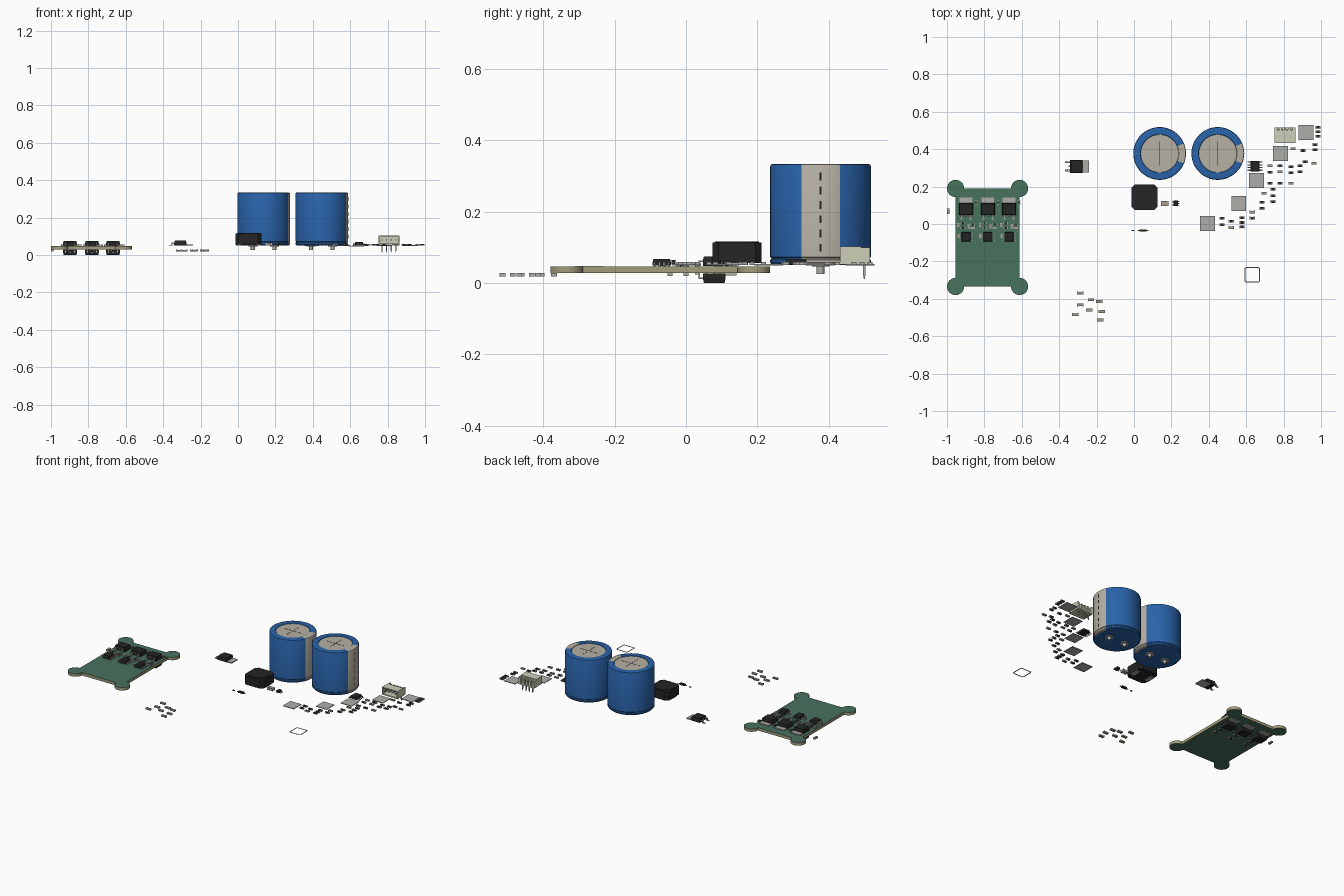
import bpy, bmesh, math
from mathutils import Matrix, Vector

if "Cube" in bpy.data.objects:
    bpy.data.objects.remove(bpy.data.objects["Cube"])


def material(name, rgb):
    m = bpy.data.materials.new(name)
    m.diffuse_color = (*rgb, 1)
    m.use_nodes = True
    m.node_tree.nodes["Principled BSDF"].inputs["Base Color"].default_value = m.diffuse_color
    return m


MATS = {
    "green": material("solder_mask", (0.065, 0.17, 0.11)),
    "tan": material("board_edge", (0.36, 0.34, 0.20)),
    "blue": material("sleeve_blue", (0.022, 0.125, 0.40)),
    "grey": material("stripe_grey", (0.47, 0.44, 0.37)),
    "black": material("package_black", (0.018, 0.018, 0.018)),
    "metal": material("tinned_metal", (0.42, 0.42, 0.40)),
    "beige": material("connector_beige", (0.62, 0.62, 0.49)),
    "ceramic": material("ceramic_tan", (0.38, 0.33, 0.25)),
    "white": material("print_white", (0.9, 0.9, 0.9)),
}


class Part:
    """Collects primitives, placed by self.at, into one named object."""

    def __init__(self, name):
        self.name, self.bm, self.at, self.mats = name, bmesh.new(), Matrix(), []

    def place(self, x, y, z, turn=0, flip=False):
        self.at = Matrix.Translation((x, y, z)) @ Matrix.Rotation(math.radians(turn), 4, 'Z')
        if flip:
            self.at = self.at @ Matrix.Rotation(math.pi, 4, 'Y')
        return self

    def mat(self, key):
        if key not in self.mats:
            self.mats.append(key)
        return self.mats.index(key)

    def prism(self, pts, z0, z1, key, taper=1.0, side=None):
        lo = [self.bm.verts.new(self.at @ Vector((x, y, z0))) for x, y in pts]
        c = sum((Vector(p) for p in pts), Vector((0, 0))) / len(pts)
        top = [c + (Vector(p) - c) * taper for p in pts]
        hi = [self.bm.verts.new(self.at @ Vector((p.x, p.y, z1))) for p in top]
        n = len(pts)
        caps = [self.bm.faces.new(lo[::-1]), self.bm.faces.new(hi)]
        sides = [self.bm.faces.new((lo[i], lo[(i + 1) % n], hi[(i + 1) % n], hi[i])) for i in range(n)]
        for f in caps:
            f.material_index = self.mat(key)
        for f in sides:
            f.material_index = self.mat(side or key)

    def box(self, x0, x1, y0, y1, z0, z1, key, taper=1.0):
        self.prism([(x0, y0), (x1, y0), (x1, y1), (x0, y1)], z0, z1, key, taper)

    def disc(self, x, y, r, z0, z1, key, n=32):
        self.prism([(x + r * math.cos(2 * math.pi * i / n), y + r * math.sin(2 * math.pi * i / n))
                    for i in range(n)], z0, z1, key)

    def finish(self, smooth=False):
        me = bpy.data.meshes.new(self.name)
        bmesh.ops.recalc_face_normals(self.bm, faces=self.bm.faces)
        self.bm.to_mesh(me)
        self.bm.free()
        for k in self.mats:
            me.materials.append(MATS[k])
        ob = bpy.data.objects.new(self.name, me)
        bpy.context.collection.objects.link(ob)
        if smooth:
            bpy.ops.object.select_all(action='DESELECT')
            ob.select_set(True)
            bpy.context.view_layer.objects.active = ob
            bpy.ops.object.shade_smooth_by_angle(angle=math.radians(30))
        return ob


# Gull-wing lead running towards -y from the body edge at y
def lead(p, x, y, length, w, h):
    p.box(x - w / 2, x + w / 2, y - length * 0.45, y, h * 0.45, h * 0.6, "metal")
    p.box(x - w / 2, x + w / 2, y - length * 0.55, y - length * 0.35, 0, h * 0.6, "metal")
    p.box(x - w / 2, x + w / 2, y - length, y - length * 0.35, 0, h * 0.15, "metal")


# Power transistor: tab to +y, two leads to -y
def power_package(p, w, l, h, tab, leg):
    p.box(-w / 2, w / 2, -l / 2, l / 2, h * 0.05, h * 0.5, "black")
    p.box(-w / 2, w / 2, -l / 2, l / 2, h * 0.5, h, "black", 0.9)
    p.box(-w * 0.45, w * 0.45, 0, l / 2 + tab, 0, h * 0.25, "metal")
    for s in (-1, 1):
        lead(p, s * w * 0.32, -l / 2, leg, w * 0.13, h)
    p.box(-w * 0.06, w * 0.06, -l / 2 - leg * 0.35, -l / 2, h * 0.45, h * 0.6, "metal")


# Small chip with leads on both x sides
def chip(p, w, l, h, left, right, leg):
    p.box(-w / 2, w / 2, -l / 2, l / 2, h * 0.1, h * 0.55, "black")
    p.box(-w / 2, w / 2, -l / 2, l / 2, h * 0.55, h, "black", 0.9)
    base = p.at.copy()
    for turn, n in ((-90, left), (90, right)):
        p.at = base @ Matrix.Rotation(math.radians(turn), 4, 'Z')
        for i in range(n):
            lead(p, ((i + 0.5) / n - 0.5) * l, -w / 2, leg, l * 0.4 / max(n, 2), h)
    p.at = base


# Two-terminal part with metal end caps
def passive(p, l=0.028, w=0.014, h=0.009, key="black"):
    p.box(-l * 0.27, l * 0.27, -w * 0.48, w * 0.48, 0.0005, h * 0.95, key)
    for s in (-1, 1):
        a, b = sorted((s * l * 0.27, s * l / 2))
        p.box(a, b, -w / 2, w / 2, 0, h, "metal")


# Circuit board: rectangle whose corners grow into round lobes
board = Part("circuit_board")
outline = []
R = 0.046
for cx, cy, start in ((-0.612, 0.190, -90), (-0.954, 0.190, 0), (-0.954, -0.334, 90), (-0.612, -0.334, 180)):
    for i in range(25):
        a = math.radians(start + 270 * i / 24)
        outline.append((cx + R * math.cos(a), cy + R * math.sin(a)))
board.prism(outline, 0.028, 0.047, "green", side="tan")
board.finish(True)

# Three power channels on both faces of the board
for n, x in enumerate((-0.898, -0.781, -0.668), 1):
    for flip, z, side in ((False, 0.047, "top"), (True, 0.028, "bottom")):
        p = Part(f"power_transistor_{side}_{n}").place(x, 0.079, z, flip=flip)
        power_package(p, 0.075, 0.064, 0.028, 0.030, 0.022)
        p.finish()
    p = Part(f"gate_driver_{n}").place(x, -0.068, 0.047)
    chip(p, 0.046, 0.052, 0.020, 4, 4, 0.012)
    p.finish()
    p = Part(f"channel_passives_{n}")
    for dx, y, turn, key in ((-0.042, -0.005, 90, "ceramic"), (-0.018, 0.002, 0, "black"),
                             (-0.018, -0.020, 0, "black"), (0.014, -0.012, 90, "ceramic"),
                             (0.036, -0.002, 0, "black"), (0.036, -0.022, 0, "ceramic"),
                             (0.054, 0.115, 90, "black"), (-0.041, -0.065, 90, "ceramic")):
        p.place(x + dx, y, 0.047, turn)
        passive(p, 0.022, 0.012, 0.008, key)
    for y in (-0.045, 0.0):
        passive(p.place(x, y, 0.028, 0, True), 0.025, 0.014, 0.008)
    p.finish()

# Electrolytic capacitors, lathed with a grey stripe facing +x
SEG, H = 64, 22.6
profile = [(0.128, 0.050), (0.137, 0.052), (0.141, 0.057), (0.141, 0.064), (0.138, 0.067), (0.138, 0.070),
           (0.141, 0.073), (0.141, 0.327), (0.139, 0.332), (0.135, 0.333), (0.103, 0.333), (0.101, 0.330)]
for n, cx in enumerate((0.137, 0.448), 1):
    p = Part(f"capacitor_{n}").place(cx, 0.377, 0)
    blue, grey = p.mat("blue"), p.mat("grey")
    rings = [[p.bm.verts.new(p.at @ Vector((r * math.cos(2 * math.pi * i / SEG), r * math.sin(2 * math.pi * i / SEG), z)))
              for i in range(SEG)] for r, z in profile]
    for a, b in zip(rings, rings[1:]):
        for i in range(SEG):
            j = (i + 1) % SEG
            f = p.bm.faces.new((a[i], a[j], b[j], b[i]))
            f.material_index = grey if i < 4 or i >= SEG - 4 else blue
    p.bm.faces.new(rings[0][::-1]).material_index = blue
    p.bm.faces.new(rings[-1]).material_index = grey
    # stripe dashes and scored cross on the lid
    for k in range(6):
        p.box(0.138, 0.1418, -0.003, 0.003, 0.088 + k * 0.040, 0.110 + k * 0.040, "black")
    p.box(-0.065, 0.065, -0.001, 0.001, 0.329, 0.3308, "black")
    p.box(-0.001, 0.001, -0.065, 0.065, 0.329, 0.3308, "black")
    p.finish(True)
    p = Part(f"capacitor_terminals_{n}").place(cx, 0.377, 0)
    for s in (-1, 1):
        p.disc(s * 0.058, 0, 0.024, 0.046, 0.052, "grey")
        p.disc(s * 0.058, 0, 0.011, 0.026, 0.050, "metal", 20)
    p.finish(True)

# Power inductor: chamfered block, round lid and end terminals
p = Part("inductor").place(0.056, 0.143, 0)
a, b = 0.069, 0.052
p.prism([(b, -a), (a, -b), (a, b), (b, a), (-b, a), (-a, b), (-a, -b), (-b, -a)], 0.056, 0.114, "black")
p.disc(0, 0, 0.062, 0.114, 0.117, "black", 48)
for s in (-1, 1):
    p.box(s * 0.054 - 0.013, s * 0.054 + 0.013, -0.03, 0.03, 0.051, 0.058, "metal")
p.finish(True)

# Stand-alone transistor and small chips
p = Part("regulator_transistor").place(-0.308, 0.308, 0.050, -90)
power_package(p, 0.070, 0.066, 0.026, 0.034, 0.028)
p.finish()
p = Part("eight_pin_chip").place(0.647, 0.309, 0.050)
chip(p, 0.046, 0.058, 0.018, 4, 4, 0.017)
p.finish()
p = Part("small_regulator").place(0.223, 0.110, 0.050)
chip(p, 0.022, 0.030, 0.014, 2, 3, 0.009)
p.finish()
p = Part("ceramic_capacitor").place(0.165, 0.110, 0.050)
passive(p, 0.040, 0.027, 0.016, "ceramic")
p.finish()
p = Part("diode").place(0.048, -0.035, 0.052)
p.box(-0.018, 0.018, -0.006, 0.006, 0, 0.012, "black")
p.box(-0.030, 0.030, -0.003, 0.003, 0.003, 0.007, "metal")
passive(p.place(-0.007, -0.034, 0.052), 0.014, 0.006, 0.006)
p.finish()

# Flat square plates
p = Part("square_pads")
for x, y in ((0.394, 0.002), (0.560, 0.110), (0.656, 0.232), (0.784, 0.376), (0.919, 0.488)):
    p.place(x, y, 0.049).box(-0.040, 0.040, -0.040, 0.040, 0, 0.004, "metal")
p.finish()

# Thin printed square with corner notches
p = Part("printed_frame").place(0.633, -0.272, 0.046)
for t in range(4):
    p.place(0.633, -0.272, 0.046, t * 90)
    p.box(-0.036, 0.036, 0.036, 0.041, 0, 0.002, "white")
    p.box(0.033, 0.038, 0.033, 0.038, 0, 0.002, "white")
p.finish()

# Side-entry connector: shell open to the front, four bent pins
p = Part("connector_shell").place(0.807, 0, 0)
p.box(-0.057, 0.057, 0.432, 0.515, 0.052, 0.060, "beige")
p.box(-0.057, 0.057, 0.480, 0.502, 0.058, 0.098, "beige")
for s in (-1, 1):
    p.box(s * 0.053 - 0.004, s * 0.053 + 0.004, 0.432, 0.515, 0.056, 0.100, "beige")
for i in range(5):
    x = (i - 2) * 0.0235
    p.box(x - 0.006, x + 0.006, 0.495, 0.515, 0.056, 0.094, "beige")
p.box(-0.057, 0.057, 0.432, 0.490, 0.097, 0.103, "beige")
p.finish()
p = Part("connector_pins").place(0.807, 0, 0)
for i in range(4):
    x = (i - 1.5) * 0.0245
    p.box(x - 0.003, x + 0.003, 0.434, 0.508, 0.077, 0.083, "metal")
    p.box(x - 0.003, x + 0.003, 0.496, 0.503, 0.025, 0.083, "metal")
    p.box(x + 0.003, x - 0.003, 0.503, 0.496, 0.025, 0.012, "metal", 0.4)
p.finish()

# Loose passives: staircase at right, cluster at front, one at far left
stair = [(0.47, 0.030), (0.47, -0.003), (0.52, 0.014), (0.52, -0.019), (0.578, 0.034), (0.578, 0.008),
         (0.578, -0.016), (0.632, 0.064), (0.632, 0.032), (0.685, 0.083), (0.685, 0.116), (0.695, 0.165),
         (0.743, 0.185), (0.743, 0.152), (0.743, 0.120), (0.727, 0.312), (0.727, 0.276), (0.727, 0.217),
         (0.781, 0.312), (0.781, 0.280), (0.781, 0.217), (0.840, 0.307), (0.840, 0.275), (0.840, 0.217),
         (0.888, 0.312), (0.888, 0.280), (0.915, 0.332), (0.963, 0.325), (0.904, 0.393), (0.968, 0.425),
         (0.968, 0.397), (0.850, 0.402), (0.984, 0.516), (0.984, 0.493), (0.984, 0.470)]
p = Part("right_passives")
for i, (x, y) in enumerate(stair):
    passive(p.place(x, y, 0.050), key=("black", "ceramic")[i % 4 == 3])
p.finish()
p = Part("front_passives")
for x, y in ((-0.288, -0.370), (-0.288, -0.432), (-0.315, -0.485), (-0.240, -0.460), (-0.230, -0.405),
             (-0.185, -0.415), (-0.173, -0.467), (-0.180, -0.514)):
    passive(p.place(x, y, 0.018), 0.034, 0.016, 0.010, "ceramic")
p.finish()
p = Part("left_passive").place(-0.994, 0.068, 0.018, 90)
passive(p, 0.030, 0.014, 0.010, "ceramic")
p.finish()
